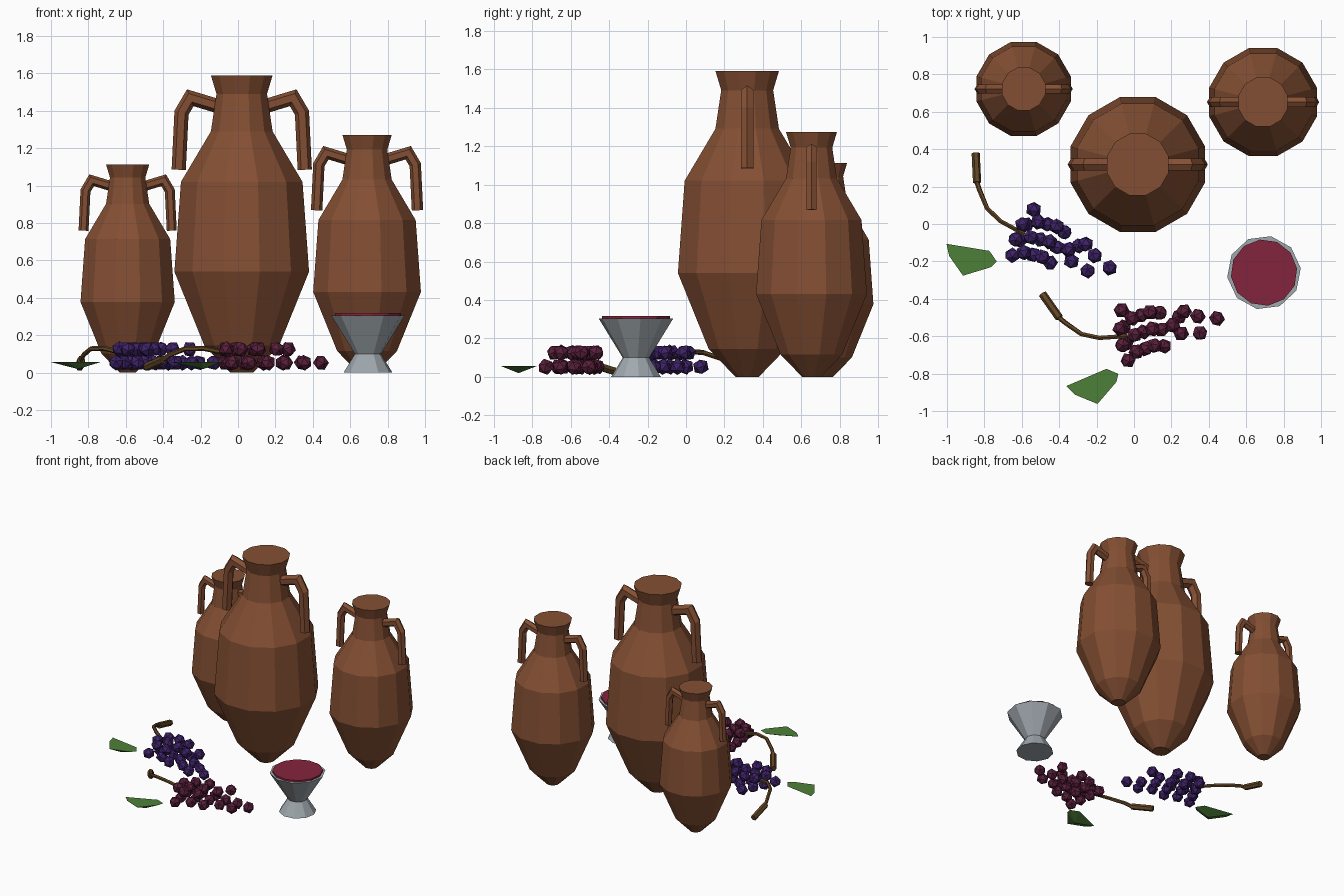
import bpy, bmesh
from math import sin, cos, pi, radians
from mathutils import Vector, Matrix

cube = bpy.data.objects.get("Cube")
if cube:
    bpy.data.objects.remove(cube)


def material(name, rgb):
    m = bpy.data.materials.new(name)
    m.use_nodes = True
    m.diffuse_color = (*rgb, 1)
    m.node_tree.nodes["Principled BSDF"].inputs["Base Color"].default_value = (*rgb, 1)
    return m


CLAY = material("terracotta", (.231, .078, .033))
SILVER = material("silver grey", (.352, .392, .423))
WINE = material("wine red", (.231, .018, .045))
PURPLE = material("purple grape", (.048, .016, .138))
RED = material("red grape", (.102, .014, .045))
WOOD = material("stem brown", (.122, .061, .018))
GREEN = material("leaf green", (.076, .216, .04))


def finish(name, bm, mat, place):
    bmesh.ops.recalc_face_normals(bm, faces=bm.faces)
    mesh = bpy.data.meshes.new(name)
    bm.to_mesh(mesh)
    bm.free()
    mesh.materials.append(mat)
    obj = bpy.data.objects.new(name, mesh)
    obj.matrix_world = place
    bpy.context.collection.objects.link(obj)
    return obj


def skin(bm, rings):
    """Bridge successive vertex rings and cap both ends."""
    rings = [[bm.verts.new(p) for p in ring] for ring in rings]
    n = len(rings[0])
    for a, b in zip(rings, rings[1:]):
        for i in range(n):
            j = (i + 1) % n
            bm.faces.new((a[i], a[j], b[j], b[i]))
    bm.faces.new(rings[0])
    bm.faces.new(rings[-1])


def lathe(name, profile, sides, turn, mat, place):
    bm = bmesh.new()
    angles = [turn + 2 * pi * i / sides for i in range(sides)]
    skin(bm, [[(r * cos(a), r * sin(a), z) for a in angles] for r, z in profile])
    return finish(name, bm, mat, place)


def tube(bm, path, radius, sides=6):
    """Sweep a polygon along a path with mitred corners."""
    pts = [Vector(p) for p in path]
    dirs = [(b - a).normalized() for a, b in zip(pts, pts[1:])]
    rings = []
    for i, p in enumerate(pts):
        d0, d1 = dirs[max(i - 1, 0)], dirs[min(i, len(dirs) - 1)]
        t = (d0 + d1).normalized()
        side = t.cross(Vector((0, 1, 0)))
        if side.length < .3:
            side = t.cross(Vector((0, 0, 1)))
        side.normalize()
        other = t.cross(side)
        mitre = radius / max(d0.dot(t), .5)
        rings.append([p + side * mitre * cos(a) + other * radius * sin(a)
                      for a in (2 * pi * k / sides for k in range(sides))])
    skin(bm, rings)


# Amphorae: faceted body and a pair of mirrored handles
BODY = [(.06, 0), (.2, .145), (.36, .54), (.325, 1.02), (.165, 1.29), (.135, 1.49), (.165, 1.59)]
HANDLE = [(.11, 1.42), (.275, 1.47), (.322, 1.39), (.337, 1.085)]


def amphora(name, x, y, size):
    place = Matrix.Translation((x, y, 0)) @ Matrix.Scale(size, 4)
    half = pi / 12
    lathe(name + "_body", [(r / cos(half), z) for r, z in BODY], 12, half, CLAY, place)
    for label, s in (("left", 1), ("right", -1)):
        bm = bmesh.new()
        tube(bm, [(s * px, 0, pz) for px, pz in HANDLE], .038)
        finish(f"{name}_{label}_handle", bm, CLAY, place)


amphora("large_amphora", .02, .318, 1)
amphora("medium_amphora", .69, .652, .8)
amphora("small_amphora", -.59, .722, .7)

# Goblet and its wine
spot = Matrix.Translation((.695, -.26, 0))
lathe("goblet", [(.132, 0), (.07, .1), (.198, .305)], 10, radians(7), SILVER, spot)
lathe("wine", [(.178, .29), (.178, .318)], 12, radians(7), WINE, spot)

# Grape bunches: columns of (x, middle y, count, z) along the bunch axis
COLUMNS = [(.03, .005, 4, .053), (.13, .01, 3, .053), (.23, .01, 3, .053),
           (.33, .02, 2, .053), (.43, .01, 2, .053), (.53, .03, 1, .053),
           (.01, .0, 2, .126), (.08, .0, 3, .126), (.18, .02, 3, .126),
           (.29, .025, 1, .126), (.36, .09, 1, .126)]
STEM = [(.04, 0, .1), (-.107, .009, .13), (-.2, .042, .128), (-.276, .112, .095), (-.305, .143, .07)]
TWIG_END = (-.378, .282, .03)
LEAF = [(-.315, -.223), (-.091, -.16), (-.031, -.195), (-.047, -.236), (-.163, -.34), (-.274, -.276)]


def bunch(name, x, y, angle, mat):
    place = Matrix.Translation((x, y, 0)) @ Matrix.Rotation(radians(angle), 4, "Z")
    bm = bmesh.new()
    for cx, cy, count, z in COLUMNS:
        for i in range(count):
            gy = cy + (i - (count - 1) / 2) * .09
            spin = Matrix.Rotation(i + 9 * cx, 4, (1, .5, .3))
            bmesh.ops.create_icosphere(bm, subdivisions=1, radius=.043,
                                       matrix=Matrix.Translation((cx, gy, z)) @ spin)
    finish(name + "_grapes", bm, mat, place)

    bm = bmesh.new()
    tube(bm, STEM, .013)
    finish(name + "_stem", bm, WOOD, place)
    bm = bmesh.new()
    tube(bm, [STEM[-1], TWIG_END], .022)
    finish(name + "_twig", bm, WOOD, place)

    # Leaf: flat top over a shallow keel
    bm = bmesh.new()
    rim = [bm.verts.new((px, py, .057)) for px, py in LEAF]
    keel = bm.verts.new((-.14, -.25, .02))
    bm.faces.new(rim)
    for a, b in zip(rim, rim[1:] + rim[:1]):
        bm.faces.new((a, b, keel))
    finish(name + "_leaf", bm, GREEN, place)


bunch("red_bunch", -.078, -.604, 7.5, RED)
bunch("purple_bunch", -.623, -.037, -25, PURPLE)
